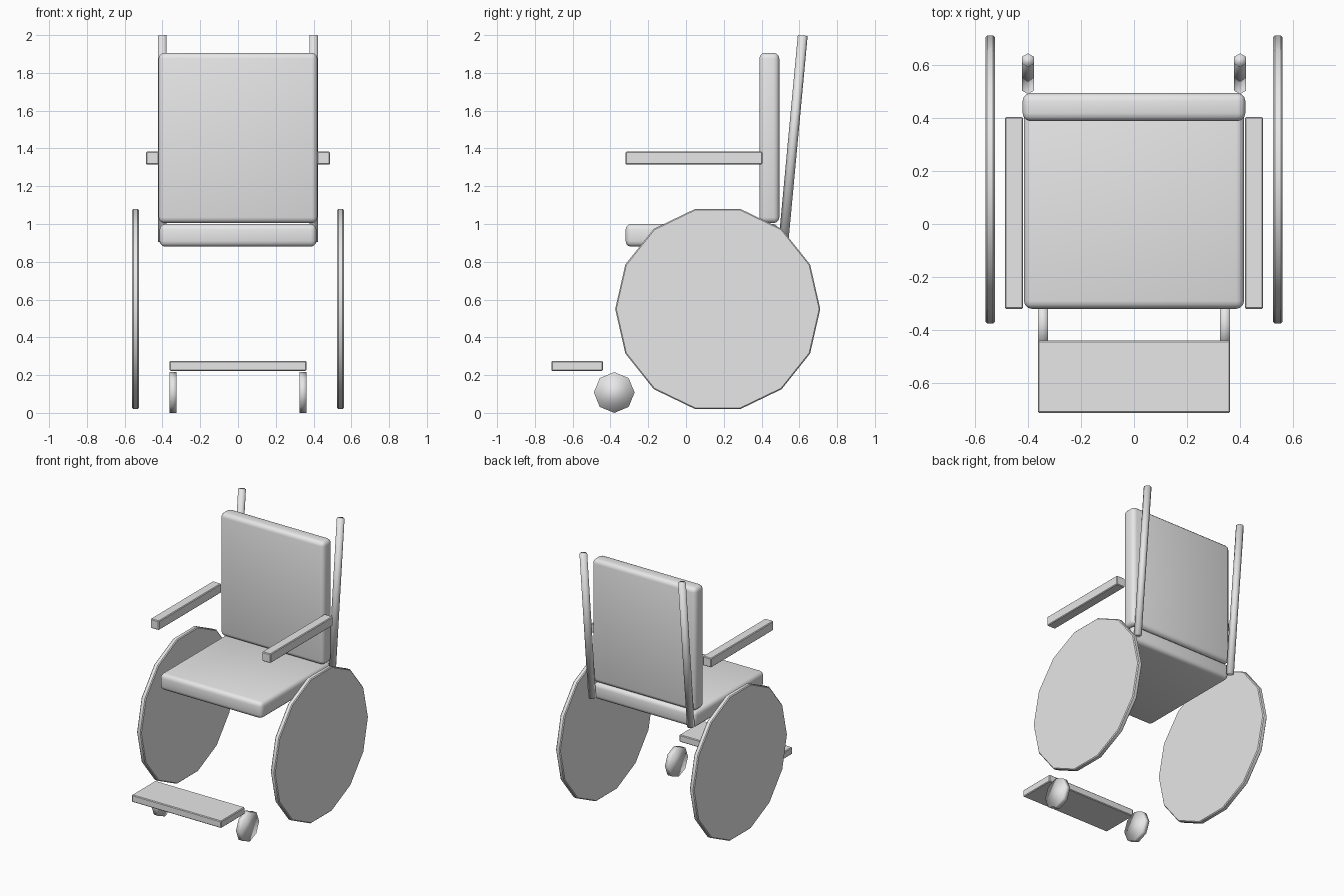
import bpy
import math
from mathutils import Vector

if "Cube" in bpy.data.objects:
    bpy.data.objects.remove(bpy.data.objects["Cube"], do_unlink=True)

# Single light grey finish
grey = bpy.data.materials.new("light_grey")
grey.use_nodes = True
grey.diffuse_color = (0.8, 0.8, 0.8, 1)
grey.node_tree.nodes["Principled BSDF"].inputs["Base Color"].default_value = (0.8, 0.8, 0.8, 1)


def finish(obj, name, bevel=0, segments=1, smooth=None):
    """Name, colour, bevel and shade the active part."""
    obj.name = name
    obj.data.materials.append(grey)
    if bevel:
        mod = obj.modifiers.new("soft_edges", "BEVEL")
        mod.width = bevel
        mod.segments = segments
        mod.limit_method = "ANGLE"
        bpy.ops.object.modifier_apply(modifier=mod.name)
    if smooth == "all":
        bpy.ops.object.shade_smooth()
    elif smooth:
        bpy.ops.object.shade_smooth_by_angle(angle=math.radians(smooth))
    return obj


def box(name, x, y, z, bevel, segments=1, smooth=None):
    """Box spanning the given (low, high) ranges."""
    spans = (x, y, z)
    bpy.ops.mesh.primitive_cube_add(size=1, location=[(a + b) / 2 for a, b in spans])
    obj = bpy.context.object
    obj.scale = [b - a for a, b in spans]
    bpy.ops.object.transform_apply(location=False, rotation=False, scale=True)
    return finish(obj, name, bevel, segments, smooth)


def rod(name, start, end, radius, sides, turn=0, bevel=0, smooth=None):
    """Prism between two points, turned about its own axis."""
    start, end = Vector(start), Vector(end)
    axis = end - start
    bpy.ops.mesh.primitive_cylinder_add(vertices=sides, radius=radius, depth=axis.length)
    obj = bpy.context.object
    obj.rotation_euler = (0, 0, turn)
    bpy.ops.object.transform_apply(rotation=True)
    obj.location = (start + end) / 2
    obj.rotation_euler = Vector((0, 0, 1)).rotation_difference(axis.normalized()).to_euler()
    return finish(obj, name, bevel, 1, smooth)


# Cushions and footrest
box("seat", (-0.415, 0.415), (-0.32, 0.49), (0.88, 1.0), 0.03, 3, 40)
box("backrest", (-0.42, 0.42), (0.388, 0.494), (1.005, 1.906), 0.03, 3, 40)
box("footrest", (-0.363, 0.363), (-0.713, -0.44), (0.223, 0.275), 0.005)

# Paired parts
for side, s in (("left", 1), ("right", -1)):
    arm_x = sorted((s * 0.418, s * 0.487))
    box(f"{side}_armrest", arm_x, (-0.32, 0.404), (1.315, 1.383), 0.005)
    rod(f"{side}_push_handle", (s * 0.4, 0.516, 0.905), (s * 0.4, 0.618, 1.998),
        0.026, 6, smooth="all")
    # Vertices point along y, so the wheel rests on a flat side
    rod(f"{side}_wheel", (s * 0.525, 0.168, 0.55), (s * 0.56, 0.168, 0.55),
        0.543, 14, bevel=0.006, smooth=30)
    rod(f"{side}_caster", (s * 0.325, -0.38, 0.108), (s * 0.362, -0.38, 0.108),
        0.108, 8, smooth="all")
